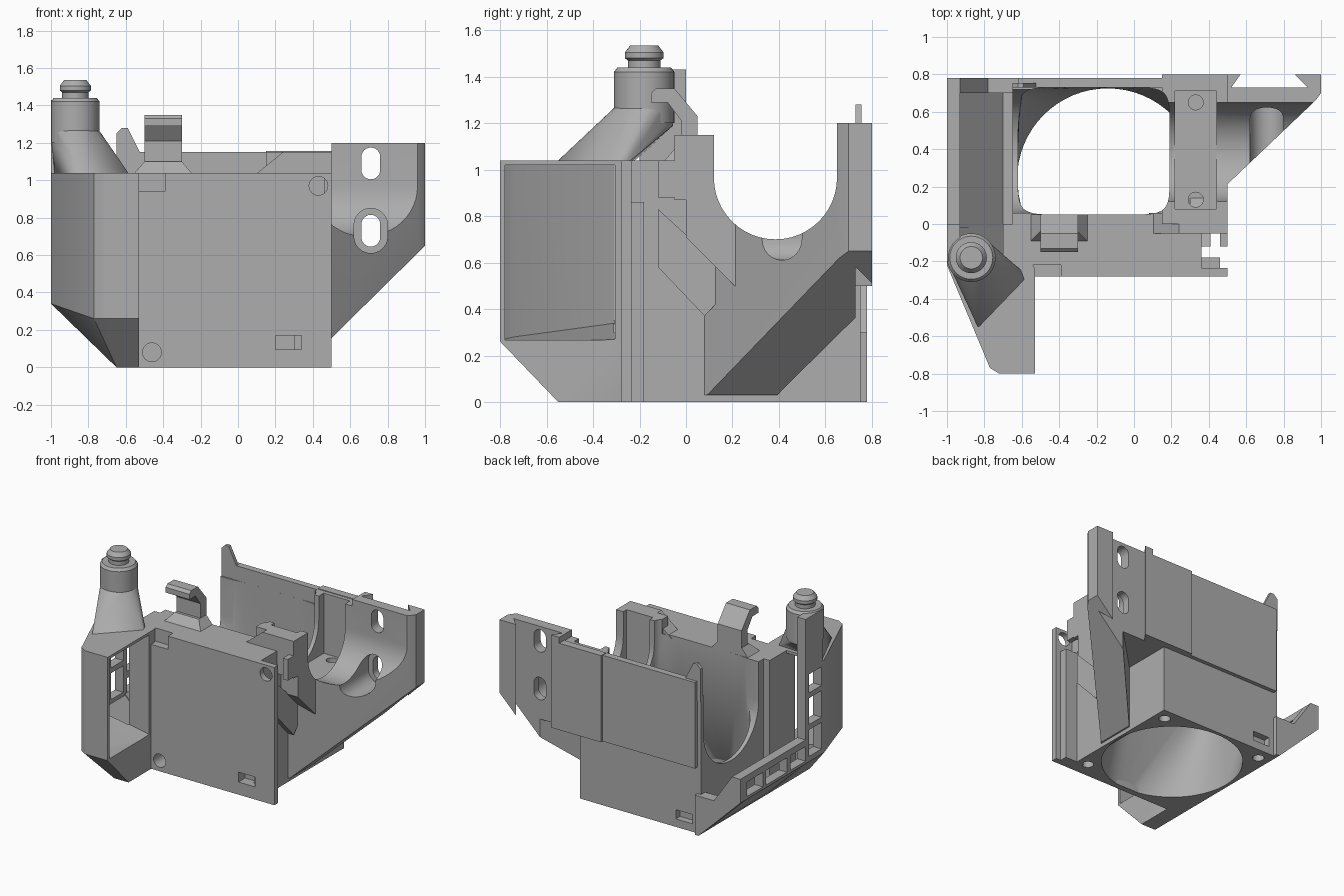
import bpy, bmesh, math

old = bpy.data.objects.get("Cube")
if old:
    bpy.data.objects.remove(old)

GREY = (0.42, 0.42, 0.42, 1)
grey = bpy.data.materials.new("plain_grey")
grey.diffuse_color = GREY
grey.use_nodes = True
grey.node_tree.nodes["Principled BSDF"].inputs["Base Color"].default_value = GREY


def finish(name, bm):
    bmesh.ops.recalc_face_normals(bm, faces=bm.faces)
    mesh = bpy.data.meshes.new(name)
    bm.to_mesh(mesh)
    bm.free()
    ob = bpy.data.objects.new(name, mesh)
    mesh.materials.append(grey)
    bpy.context.collection.objects.link(ob)
    return ob


def loft(name, rings):
    bm = bmesh.new()
    rows = [[bm.verts.new(p) for p in ring] for ring in rings]
    n = len(rows[0])
    for a, b in zip(rows, rows[1:]):
        for i in range(n):
            j = (i + 1) % n
            bm.faces.new((a[i], a[j], b[j], b[i]))
    bm.faces.new(rows[0][::-1])
    bm.faces.new(rows[-1])
    return finish(name, bm)


def prism(name, axis, pts, lo, hi):
    place = {"x": lambda p, t: (t, p[0], p[1]),
             "y": lambda p, t: (p[0], t, p[1]),
             "z": lambda p, t: (p[0], p[1], t)}[axis]
    return loft(name, [[place(p, t) for p in pts] for t in (lo, hi)])


def box(name, x, y, z):
    return prism(name, "z", [(x[0], y[0]), (x[1], y[0]), (x[1], y[1]), (x[0], y[1])], *z)


def hull(name, pts):
    bm = bmesh.new()
    for p in pts:
        bm.verts.new(p)
    bmesh.ops.convex_hull(bm, input=bm.verts[:])
    loose = [v for v in bm.verts if not v.link_faces]
    bmesh.ops.delete(bm, geom=loose, context="VERTS")
    return finish(name, bm)


def arc(cx, cy, r, a0, a1, n=24):
    return [(cx + r * math.cos(math.radians(a0 + (a1 - a0) * i / n)),
             cy + r * math.sin(math.radians(a0 + (a1 - a0) * i / n))) for i in range(n + 1)]


def circle(cx, cy, r, n=40):
    return arc(cx, cy, r, 0, 360, n)[:-1]


def stadium(cx, cz, r, half):
    return arc(cx, cz + half, r, 0, 180, 12) + arc(cx, cz - half, r, 180, 360, 12)


def cut(targets, *cutters):
    for c in cutters:
        for ob in targets:
            m = ob.modifiers.new("cut", "BOOLEAN")
            m.operation, m.solver, m.object = "DIFFERENCE", "EXACT", c
            bpy.context.view_layer.objects.active = ob
            bpy.ops.object.modifier_apply(modifier=m.name)
        bpy.data.objects.remove(c)


def u_shape(cy, cz, r):
    return arc(cy, cz, r, 180, 360) + [(cy + r, 1.5), (cy - r, 1.5)]


# Main duct body, front plate, back plate, right wall
body = box("duct_body", (-0.65, 0.36), (-0.24, 0.75), (0, 1.04))
front = box("front_plate", (-0.53, 0.5), (-0.28, -0.235), (0, 1.04))
box("back_plate", (-0.62, 0.5), (0.73, 0.78), (0.5, 1.15))
box("back_plate_step", (0.15, 0.52), (0.74, 0.8), (0.5, 1.155))
wall = prism("right_wall", "x", [(0, 0.71), (0.21, 0.5), (0.78, 0.5), (0.78, 1.15), (0, 1.15)],
             0.15, 0.5)

# Slanted bracket carrying the slotted ear
ear = prism("slotted_bracket", "z", [(0.3, 0.02), (0.36, 0.08), (0.97, 0.66), (1, 0.7),
                                     (1, 0.8), (0.3, 0.8)], 0.03, 1.2)
cut([ear],
    prism("under_slope", "y", [(0.24, -0.1), (1.1, -0.1), (1.1, 0.748)], -0.2, 1),
    prism("under_pocket", "z", [(0.2, 0.38), (0.36, 0.38), (0.8, 0.82), (0.2, 0.82)], -0.1, 0.5),
    prism("back_channel", "z", [(0.57, 0.9), (0.57, 0.8), (0.52, 0.73), (0.93, 0.73),
                                (0.86, 0.8), (0.86, 0.9)], 0.2, 1.4),
    box("top_trim", (0.2, 0.5), (-0.1, 0.9), (1.15, 1.4)))

# Round inlet blending into the rectangular outlet
N = 64
CX, CY = -0.14, 0.24
round_ring, square_ring = [], []
for i in range(N):
    a = 2 * math.pi * i / N
    c, s = math.cos(a), math.sin(a)
    round_ring.append((CX + 0.485 * c, CY + 0.485 * s))
    square_ring.append((-0.215 + 0.405 * math.copysign(abs(c) ** 0.25, c),
                        0.39 + 0.34 * math.copysign(abs(s) ** 0.25, s)))
duct = loft("duct_cutter", [[(x, y, z) for x, y in ring] for ring, z in
                            ((round_ring, -0.05), (round_ring, 0.03),
                             (square_ring, 0.6), (square_ring, 1.5))])
cut([body, wall], duct)
cut([body], prism("left_u", "x", u_shape(0.39, 0.75, 0.33), -0.8, -0.3))
cut([body, wall, ear],
    prism("right_u", "x", u_shape(0.385, 0.965, 0.265), 0.1, 1.1),
    box("insert_groove", (0.22, 0.44), (0.08, 0.71), (0.695, 1.5)),
    *[prism("insert_screw", "z", circle(0.33, y, 0.04, 20), 0.58, 0.8) for y in (0.13, 0.65)])

# Ear slots, the lower one with a wide recess
cut([ear], prism("recess", "y", stadium(0.71, 0.73, 0.09, 0.03), 0.25, 0.67),
    *[prism("slot", "y", stadium(0.71, z, 0.05, 0.035), 0.3, 0.9) for z in (0.73, 1.09)])

# Screw holes, slots and notches
cut([front, body],
    prism("hole_low", "y", circle(-0.46, 0.08, 0.05, 24), -0.4, -0.16),
    prism("hole_high", "y", circle(0.43, 0.97, 0.05, 24), -0.4, -0.16),
    box("plate_slot", (0.2, 0.34), (-0.4, -0.2), (0.095, 0.17)),
    box("plate_notch", (-0.54, -0.39), (-0.4, -0.22), (0.94, 1.1)))
cut([body], box("back_slot", (-0.58, -0.44), (0.7, 0.9), (0.06, 0.13)),
    *[prism("base_screw", "z", circle(CX + dx, CY + dy, 0.04, 20), -0.1, 0.1)
      for dx, dy in ((-0.42, 0.42), (0.42, 0.42), (0.42, -0.4))])

# Hollow side arm, open towards the plate and to the back
arm = hull("side_arm", [(x, y, 1.04) for x, y in
                        ((-1, 0), (-1, -0.22), (-0.77, -0.77), (-0.72, -0.8), (-0.53, -0.8),
                         (-0.53, -0.24), (-0.65, 0))] +
           [(-1, 0, 0.34), (-1, -0.22, 0.34), (-0.77, -0.77, 0.26), (-0.72, -0.8, 0.26),
            (-0.53, -0.8, 0.26), (-0.53, -0.55, 0), (-0.65, -0.55, 0), (-0.65, 0, 0),
            (-0.53, -0.24, 0)])
inside = hull("arm_inside", [(x, y, z) for x, y, z0 in
                             ((-0.93, -0.3, 0.34), (-0.74, -0.74, 0.28), (-0.71, -0.78, 0.27),
                              (-0.5, -0.78, 0.265), (-0.5, -0.305, 0.265))
                             for z in (z0, 1.02)])
passage = prism("arm_passage", "y", [(-0.93, 0.35), (-0.7, 0.12), (-0.7, 1.02), (-0.93, 1.02)],
                -0.31, 0.1)
roof_gap = box("roof_gap", (-0.93, -0.7), (-0.2, 0.1), (0.9, 1.2))
cut([arm], inside, passage, roof_gap)

# Sloped trough along the right side
trough = prism("side_trough", "y", [(-0.64, 0), (-1, 0.34), (-1, 0.52), (-0.93, 0.52),
                                    (-0.93, 0.36), (-0.7, 0.12), (-0.64, 0.12)], -0.02, 0.78)
prism("trough_end", "y", [(-0.62, 0), (-0.65, 0), (-1, 0.34), (-1, 0.52),
                          (-0.93, 0.52), (-0.78, 0.3), (-0.62, 0.3)], 0.7, 0.78)
cut([trough], *[box("window", (-1.1, -0.9), (y, y + 0.25), (0.36, 0.47))
                for y in (-0.07, 0.22, 0.51)])
cut([arm], *[box("window", (-1.1, -0.9), (-0.19, -0.04), (z, z + 0.2))
             for z in (0.38, 0.62, 0.86)])

# Post tower with a grooved knob and its buttress
TX, TY = -0.87, -0.18
loft("tower", [[(x, y, z) for x, y in circle(TX, TY, r)] for r, z in
               ((0.13, 1.2), (0.13, 1.42), (0.115, 1.44), (0.07, 1.44), (0.07, 1.47),
                (0.083, 1.48), (0.083, 1.505), (0.06, 1.535))])
hull("tower_buttress", [(x, y, z) for x, y in circle(TX, TY, 0.125) for z in (1.19, 1.27)] +
     [(x, y, 1.03) for x, y in ((-0.83, -0.56), (-0.58, -0.3), (-0.6, -0.25), (-0.98, -0.23))])
box("tower_back_wall", (-1, -0.93), (-0.2, 0), (1.0, 1.43))

# Bent hook on top of the front wall
prism("hook", "x", [(-0.15, 1.29), (-0.15, 1.33), (-0.13, 1.35), (-0.05, 1.35), (0.05, 1.23),
                    (0.05, 1.04), (-0.02, 1.04), (-0.02, 1.21), (-0.08, 1.29)], -0.5, -0.3)
hull("hook_base", [(x, y, 1.03) for x in (-0.56, -0.24) for y in (-0.1, 0.05)] +
     [(x, y, 1.1) for x in (-0.5, -0.3) for y in (-0.04, 0.05)])

# Clip block, lug and edge strips on the left side
prism("clip_block", "y", [(0.08, 1.02), (0.24, 1.15), (0.5, 1.15), (0.5, 0.87), (0.36, 0.87),
                          (0.3, 1.0)], -0.05, 0.06)
box("clip_tab", (0.46, 0.5), (-0.12, -0.02), (0.88, 1.04))
prism("side_lug", "x", [(-0.12, 0.58), (-0.12, 0.83), (0, 0.72), (0.21, 0.51), (0.08, 0.37)],
      0.3, 0.41)
box("plate_rib", (0.3, 0.46), (-0.24, -0.18), (0, 0.86))

# Small fin at the end of the back plate
prism("back_fin", "y", [(-0.65, 1.0), (-0.65, 1.25), (-0.62, 1.28), (-0.59, 1.28), (-0.5, 1.1),
                        (-0.5, 1.0)], 0.73, 0.755)

# Smooth rounds, sharp edges
for ob in bpy.context.collection.objects:
    if ob.type == "MESH" and grey.name in ob.data.materials:
        bpy.ops.object.select_all(action="DESELECT")
        ob.select_set(True)
        bpy.context.view_layer.objects.active = ob
        bpy.ops.object.shade_smooth_by_angle(angle=math.radians(30))
